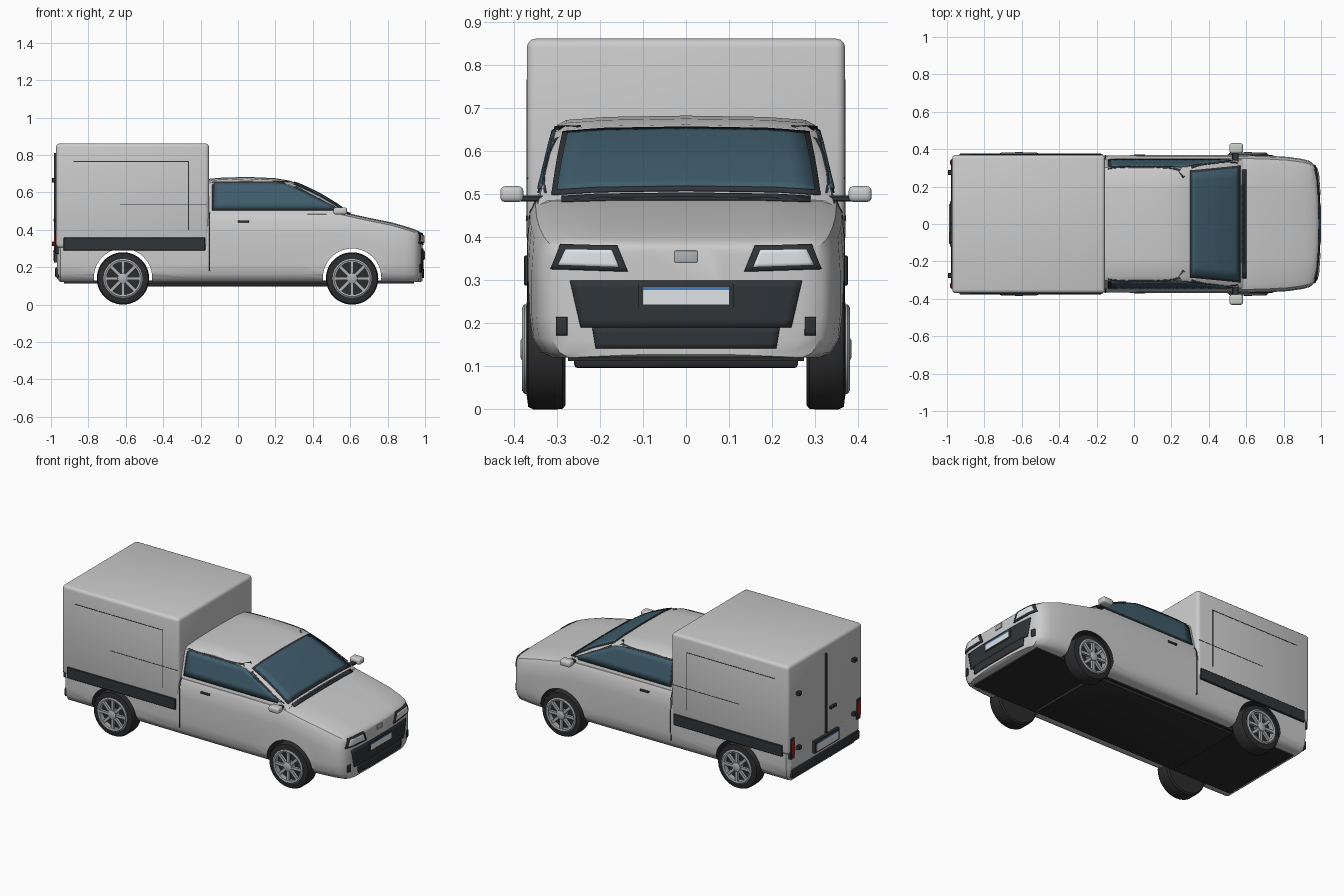
import bpy, bmesh, math
from mathutils import Vector, Matrix
from mathutils.bvhtree import BVHTree

if "Cube" in bpy.data.objects:
    bpy.data.objects.remove(bpy.data.objects["Cube"])


def material(name, r, g, b):
    m = bpy.data.materials.new(name)
    m.diffuse_color = (r, g, b, 1)
    m.use_nodes = True
    m.node_tree.nodes["Principled BSDF"].inputs["Base Color"].default_value = m.diffuse_color
    return m


PAINT = material("paint", .72, .72, .72)
BLACK = material("black_trim", .03, .035, .04)
RUBBER = material("rubber", .025, .025, .027)
GLASS = material("glass", .05, .11, .15)
LENS = material("lens", .75, .78, .8)
RIM = material("rim_metal", .42, .44, .46)
RED = material("red_lens", .6, .03, .03)
BLUE = material("blue_strip", .05, .2, .55)


def finish(name, bm, mat, angle=35):
    bmesh.ops.recalc_face_normals(bm, faces=bm.faces[:])
    me = bpy.data.meshes.new(name)
    bm.to_mesh(me)
    bm.free()
    ob = bpy.data.objects.new(name, me)
    bpy.context.collection.objects.link(ob)
    me.materials.append(mat)
    smooth(ob, angle)
    return ob


def smooth(ob, angle=35):
    bpy.ops.object.select_all(action='DESELECT')
    ob.select_set(True)
    bpy.context.view_layer.objects.active = ob
    bpy.ops.object.shade_smooth_by_angle(angle=math.radians(angle))


def box(name, lo, hi, mat, bevel=0, seg=3):
    lo, hi = Vector(lo), Vector(hi)
    bm = bmesh.new()
    bmesh.ops.create_cube(bm, size=1, matrix=Matrix.Translation((lo + hi) / 2) @ Matrix.Diagonal((*(hi - lo), 1)))
    if bevel:
        bmesh.ops.bevel(bm, geom=bm.edges[:], offset=bevel, segments=seg, profile=.5, affect='EDGES')
    return finish(name, bm, mat)


def loft(name, stations, mat):
    """stations: (x, half ring of (y, z) from top centre to bottom centre)"""
    bm = bmesh.new()
    rings = []
    for x, half in stations:
        pts = half + [(-y, z) for y, z in half[-2:0:-1]]
        rings.append([bm.verts.new((x, y, z)) for y, z in pts])
    n = len(rings[0])
    for a, b in zip(rings, rings[1:]):
        for i in range(n):
            bm.faces.new((a[i], a[(i + 1) % n], b[(i + 1) % n], b[i]))
    bm.faces.new(rings[0])
    bm.faces.new(rings[-1])
    return finish(name, bm, mat)


def lathe(bm, profile, cx, cz, side, n=40):
    """spin a (radius, y) profile about an axle"""
    rings = []
    for r, y in profile:
        rings.append([bm.verts.new((cx + r * math.cos(2 * math.pi * k / n), y * side,
                                    cz + r * math.sin(2 * math.pi * k / n))) for k in range(n)])
    for a, b in zip(rings, rings[1:]):
        for k in range(n):
            bm.faces.new((a[k], a[(k + 1) % n], b[(k + 1) % n], b[k]))
    bmesh.ops.remove_doubles(bm, verts=bm.verts[:], dist=1e-5)


# lower body
def body_ring(w, top, bot):
    return [(0, top), (.5 * w, top - .001), (.85 * w, top - .005), (.95 * w, top - .016), (.985 * w, top - .042),
            (w, top - .12), (w, .22), (.985 * w, .165), (.93 * w, bot + .012), (.86 * w, bot), (0, bot)]


body_stations = [(-.968, .335, .48, .14), (-.95, .36, .495, .12), (-.155, .367, .5, .12), (.3, .369, .5, .12),
                 (.55, .369, .497, .12), (.7, .366, .464, .12), (.82, .359, .44, .12), (.9, .348, .417, .12),
                 (.94, .337, .404, .12), (.965, .316, .393, .12), (.978, .27, .386, .122),
                 (.985, .17, .379, .126), (.987, .09, .376, .128)]
body = loft("lower_body", [(x, body_ring(w, t, b)) for x, w, t, b in body_stations], PAINT)


# cab with roof and windscreen slope
def cab_ring(top):
    w = .352 - .24 * (top - .5)
    return [(0, top), (.6 * w, top - .003), (w - .03, top - .01), (w - .008, top - .022), (w, top - .04),
            (.357, .44), (0, .44)]


cab = loft("cab", [(x, cab_ring(t)) for x, t in
                   [(-.16, .672), (-.1, .678), (.05, .683), (.2, .676), (.28, .662), (.36, .627),
                    (.44, .588), (.52, .54), (.585, .495)]], PAINT)

# cargo box
cargo = box("cargo_box", (-.972, -.37, .303), (-.155, .37, .862), PAINT, .02)

# wheel arches
AXLES = (-.615, .61)
for ax in AXLES:
    bm = bmesh.new()
    lathe(bm, [(0, -.5), (.156, -.5), (.156, .5), (0, .5)], ax, .144, 1, 48)
    cutter = finish("arch_cutter", bm, RUBBER)
    cutter.hide_render = True
    mod = body.modifiers.new("arch", 'BOOLEAN')
    mod.operation, mod.solver, mod.object = 'DIFFERENCE', 'EXACT', cutter
    mod.material_mode = 'TRANSFER'
    bpy.context.view_layer.objects.active = body
    bpy.ops.object.modifier_apply(modifier=mod.name)
    bpy.data.objects.remove(cutter)
smooth(body)

# surface used to lay trim onto the shell
shell = bmesh.new()
for ob in (body, cab, cargo):
    shell.from_mesh(ob.data)
TREE = BVHTree.FromBMesh(shell)
shell.free()


def decal(name, quad, view, mat, lift=.004, nu=14, nv=5):
    """project a four-cornered patch onto the shell along an axis, e.g. '+y'"""
    axis, sign = 'xyz'.index(view[1]), 1 if view[0] == '+' else -1
    others = [i for i in range(3) if i != axis]
    c = [Vector(p) for p in quad]
    ray = Vector((0, 0, 0))
    ray[axis] = -sign
    bm = bmesh.new()
    grid = []
    for j in range(nv + 1):
        row = []
        for i in range(nu + 1):
            u, v = i / nu, j / nv
            p = c[0].lerp(c[1], u).lerp(c[3].lerp(c[2], u), v)
            o = Vector((0, 0, 0))
            o[others[0]], o[others[1]], o[axis] = p.x, p.y, 3 * sign
            hit = TREE.ray_cast(o, ray)[0]
            if hit is None:
                o[axis] = .95 * sign
                hit = TREE.find_nearest(o)[0]
            row.append(bm.verts.new(hit - ray * lift))
        grid.append(row)
    for a, b in zip(grid, grid[1:]):
        for i in range(nu):
            bm.faces.new((a[i], a[i + 1], b[i + 1], b[i]))
    ob = finish(name, bm, mat)
    mod = ob.modifiers.new("thickness", 'SOLIDIFY')
    mod.thickness, mod.offset = .006, 0
    return ob


def rect(a0, a1, b0, b1):
    return [(a0, b0), (a1, b0), (a1, b1), (a0, b1)]


# windscreen
decal("windscreen_frame", [(.3, -.287), (.568, -.313), (.568, .313), (.3, .287)], '+z', BLACK, .002, 16, 12)
decal("windscreen", [(.312, -.275), (.557, -.3), (.557, .3), (.312, .275)], '+z', GLASS, .005, 16, 12)
decal("wiper_cowl", rect(.578, .6, -.29, .29), '+z', BLACK, .003, 3, 14)

# front face
decal("grille", [(-.245, .19), (.245, .19), (.27, .3), (-.27, .3)], '+x', BLACK, .003, 24, 6)
decal("lower_intake", [(-.21, .142), (.21, .142), (.218, .19), (-.218, .19)], '+x', BLACK, .005, 24, 4)
box("front_plate_frame", (.985, -.112, .238), (.996, .112, .29), BLACK)
box("front_plate", (.99, -.1, .244), (.999, .1, .277), LENS)
box("front_plate_strip", (.99, -.1, .277), (.999, .1, .284), BLUE)
box("nose_panel", (.975, -.027, .341), (.992, .027, .369), RIM, .003)

# parts repeated on both sides
for s, tag in ((1, "left"), (-1, "right")):
    side = '+y' if s > 0 else '-y'

    def front(pts):
        return [(s * y, z) for y, z in pts]

    decal(f"headlight_housing_{tag}", front([(.135, .32), (.315, .326), (.292, .383), (.16, .381)]), '+x', BLACK, .004)
    decal(f"headlight_lens_{tag}", front([(.155, .33), (.298, .335), (.28, .373), (.172, .371)]), '+x', LENS, .009)
    decal(f"fog_lamp_{tag}", front(rect(.277, .302, .172, .215)), '+x', BLACK, .005, 5, 5)

    decal(f"side_window_frame_{tag}", [(-.138, .503), (.555, .503), (.262, .658), (-.138, .658)], side, BLACK, .001)
    decal(f"side_window_{tag}", [(-.128, .513), (.53, .513), (.25, .648), (-.122, .65)], side, GLASS, .004)
    decal(f"door_seam_{tag}", rect(-.154, -.149, .18, .49), side, BLACK, .0, 1, 10)
    decal(f"door_handle_{tag}", rect(0, .06, .439, .45), side, BLACK, .006, 3, 2)

    # cargo box trim
    y0, y1 = sorted((s * .362, s * .377))
    box(f"side_stripe_{tag}", (-.932, y0, .288), (-.175, y1, .358), BLACK, .003, 1)
    y0, y1 = sorted((s * .366, s * .3715))
    box(f"cargo_seam_top_{tag}", (-.88, y0, .763), (-.263, y1, .767), BLACK)
    box(f"cargo_seam_front_{tag}", (-.267, y0, .4), (-.263, y1, .767), BLACK)
    box(f"slide_rail_{tag}", (-.63, y0, .536), (-.165, y1, .539), BLACK)

    # mirrors
    y0, y1 = sorted((s * .378, s * .432))
    box(f"mirror_{tag}", (.51, y0, .482), (.583, y1, .519), PAINT, .012)
    y0, y1 = sorted((s * .33, s * .39))
    box(f"mirror_arm_{tag}", (.525, y0, .483), (.56, y1, .497), BLACK, .003, 1)

    # rear lamps and hinges
    y0, y1 = sorted((s * .31, s * .348))
    box(f"tail_lamp_housing_{tag}", (-.978, y0, .27), (-.95, y1, .4), BLACK, .004, 1)
    y0, y1 = sorted((s * .316, s * .342))
    box(f"tail_lamp_{tag}", (-.984, y0, .295), (-.96, y1, .38), RED, .004, 1)
    for z in (.325, .665):
        y0, y1 = sorted((s * .262, s * .29))
        box(f"rear_hinge_{tag}", (-.995, y0, z - .012), (-.965, y1, z + .012), BLACK, .003, 1)

    # wheels
    for ax, end in zip(AXLES, ("rear", "front")):
        bm = bmesh.new()
        lathe(bm, [(0, .28), (.13, .28), (.139, .287), (.14, .3), (.14, .355), (.134, .367), (.104, .371),
                   (.097, .345), (0, .345)], ax, .14, s, 48)
        finish(f"{end}_tire_{tag}", bm, RUBBER)
        bm = bmesh.new()
        lathe(bm, [(.088, .346), (.104, .366), (.104, .376), (.097, .381), (.087, .378), (.088, .346)], ax, .14, s, 48)
        lathe(bm, [(.03, .346), (.028, .38), (.02, .385), (0, .385)], ax, .14, s, 24)
        for k in range(8):
            spin = Matrix.Rotation(k * math.pi / 4, 4, 'Y')
            bmesh.ops.create_cube(bm, size=1, matrix=Matrix.Translation((ax, s * .368, .14)) @ spin
                                  @ Matrix.Translation((.057, 0, 0)) @ Matrix.Diagonal((.074, .016, .017, 1)))
        finish(f"{end}_rim_{tag}", bm, RIM)

# rear doors, plate and bumper
box("rear_door_seam", (-.984, -.004, .31), (-.965, .004, .81), BLACK)
box("rear_door_handle", (-.986, -.1, .442), (-.965, -.04, .46), BLACK, .003, 1)
box("rear_plate_frame", (-.985, -.12, .225), (-.96, .12, .3), BLACK)
box("rear_plate", (-.989, -.108, .235), (-.98, .108, .28), LENS)
box("rear_plate_strip", (-.989, -.108, .28), (-.98, .108, .288), BLUE)
box("rear_bumper", (-.978, -.335, .145), (-.94, .335, .2), BLACK, .008, 2)

# underside
box("underfloor", (-.93, -.275, .112), (.94, .275, .13), RUBBER)
box("chassis_plate", (-.5, -.26, .096), (.5, .26, .122), RUBBER, .008, 2)
